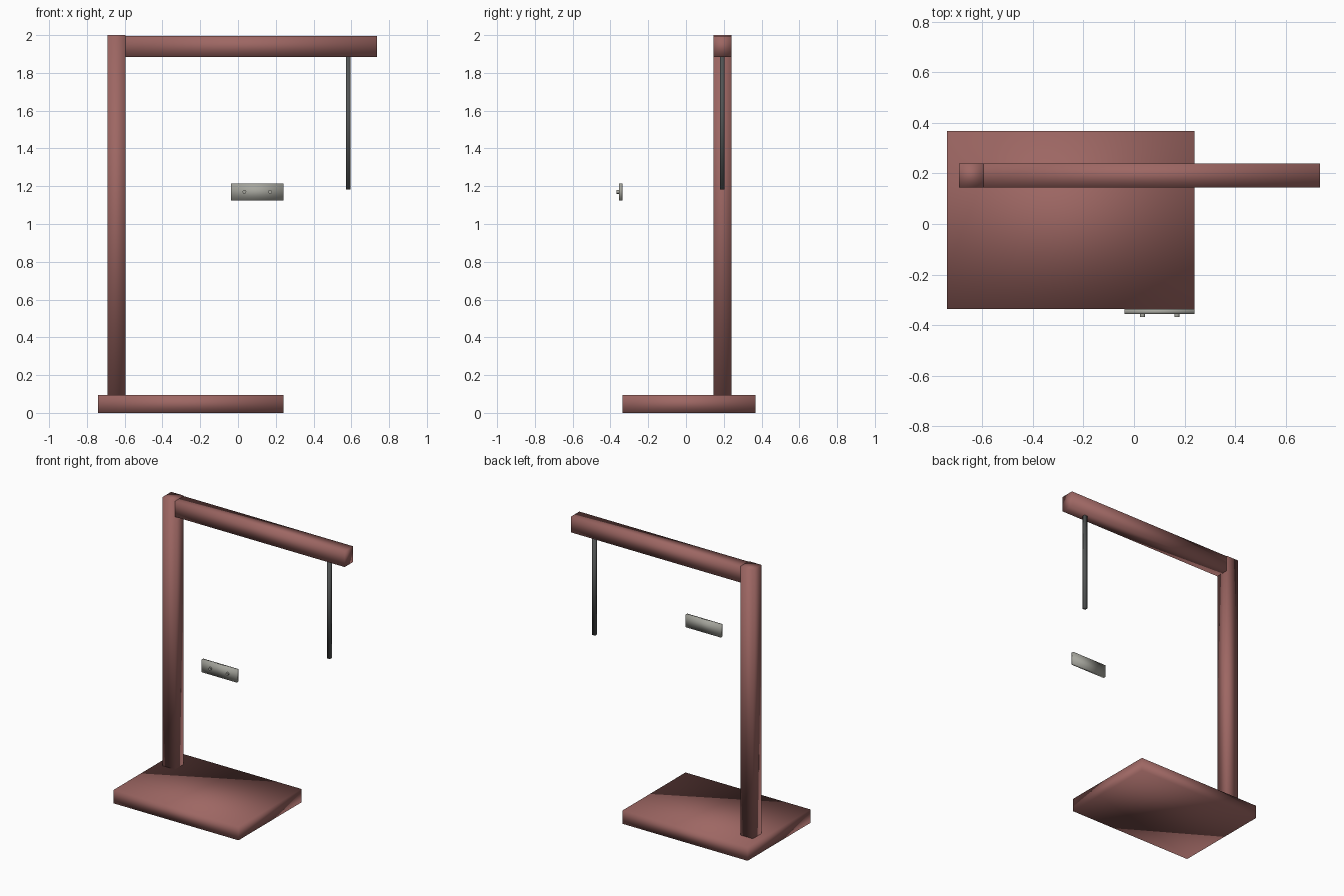
import bpy, math

if "Cube" in bpy.data.objects:
    bpy.data.objects.remove(bpy.data.objects["Cube"])


def material(name, rgb):
    m = bpy.data.materials.new(name)
    m.diffuse_color = (*rgb, 1)
    m.use_nodes = True
    m.node_tree.nodes["Principled BSDF"].inputs["Base Color"].default_value = m.diffuse_color
    return m


wood = material("red_brown", (0.34, 0.135, 0.125))
dark = material("dark_metal", (0.085, 0.09, 0.09))
pale = material("pale_metal", (0.38, 0.38, 0.34))


def finish(name, mat):
    ob = bpy.context.object
    ob.name = name
    ob.data.materials.append(mat)
    bpy.ops.object.transform_apply(location=False, rotation=True, scale=True)
    return ob


def box(name, x, y, z, mat):
    """Box from (min, max) ranges, softly shaded across its corners."""
    mid = [(a + b) / 2 for a, b in (x, y, z)]
    bpy.ops.mesh.primitive_cube_add(size=1, location=mid)
    bpy.context.object.scale = [b - a for a, b in (x, y, z)]
    finish(name, mat)
    bpy.ops.object.shade_smooth()


# Stand: base slab, upright post, overhead arm
box("base", (-0.74, 0.24), (-0.337, 0.367), (0, 0.095), wood)
box("post", (-0.692, -0.595), (0.145, 0.24), (0.095, 2.0), wood)
box("arm", (-0.595, 0.735), (0.145, 0.24), (1.885, 1.996), wood)

# Hanging square rod under the arm
box("hanging_rod", (0.571, 0.595), (0.179, 0.203), (1.182, 1.885), dark)

# Floating plate with two screw heads
box("plate", (-0.037, 0.24), (-0.356, -0.337), (1.125, 1.214), pale)
for side, x in (("left", 0.034), ("right", 0.17)):
    bpy.ops.mesh.primitive_cylinder_add(vertices=16, radius=0.01, depth=0.014,
                                        location=(x, -0.36, 1.17),
                                        rotation=(math.pi / 2, 0, 0))
    finish(side + "_screw", pale)
    bpy.ops.object.shade_smooth_by_angle(angle=math.radians(40))
